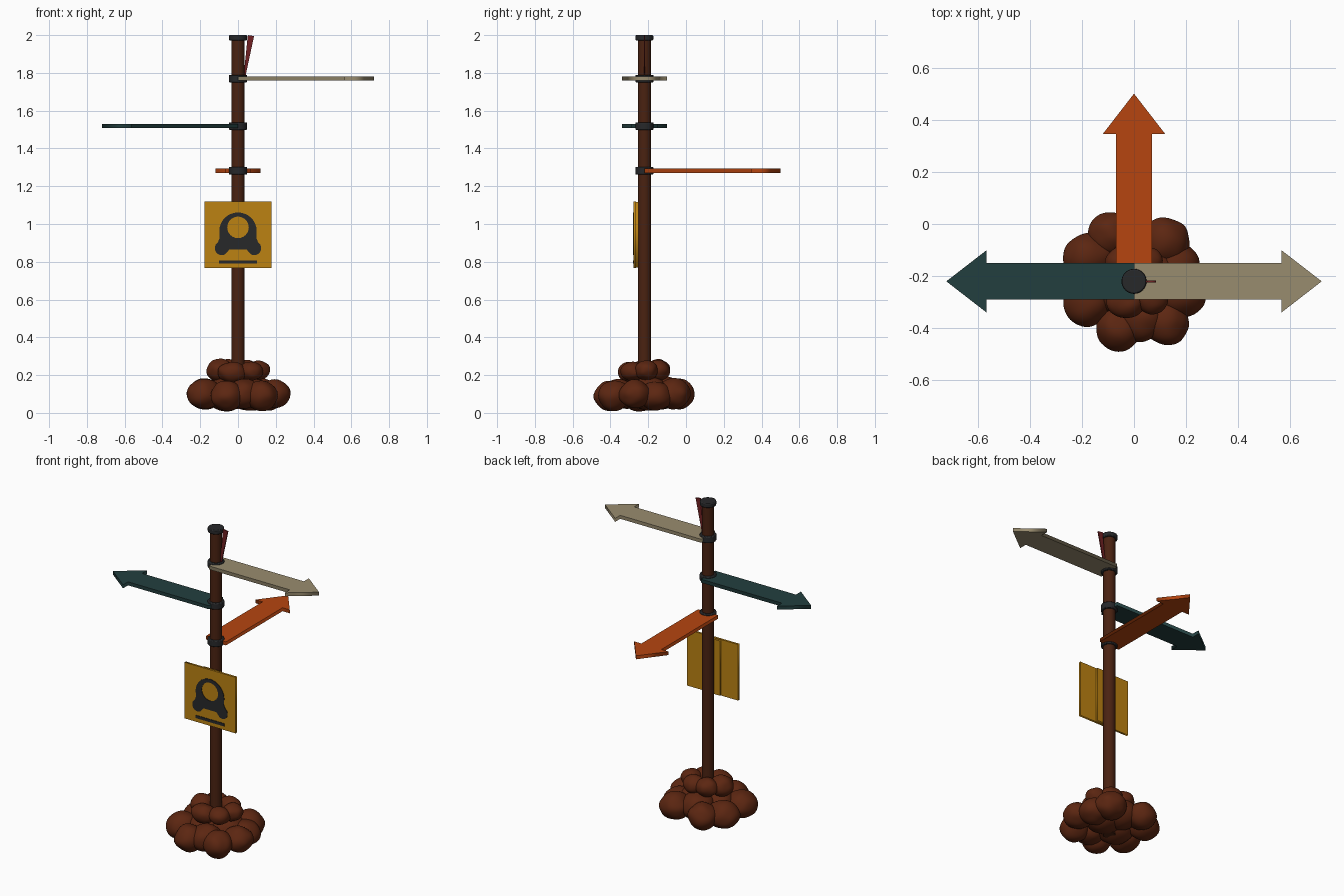
import bpy, math, random
from mathutils import Vector, Matrix, noise

if "Cube" in bpy.data.objects:
    bpy.data.objects.remove(bpy.data.objects["Cube"])

random.seed(4)
PY = -0.22  # post position in y


def mat(name, r, g, b):
    lin = [((c / 255 + 0.055) / 1.055) ** 2.4 for c in (r, g, b)]
    m = bpy.data.materials.new(name)
    m.diffuse_color = (*lin, 1)
    m.use_nodes = True
    m.node_tree.nodes["Principled BSDF"].inputs["Base Color"].default_value = m.diffuse_color
    return m


WOOD = mat("dark wood", 74, 34, 17)
ROCK = mat("brown stone", 92, 38, 17)
METAL = mat("black metal", 39, 40, 42)
TAN = mat("tan paint", 153, 140, 111)
TEAL = mat("teal paint", 34, 62, 62)
ORANGE = mat("orange paint", 182, 69, 16)
YELLOW = mat("yellow paint", 188, 130, 18)
RED = mat("dark red paint", 112, 32, 34)


def tube(name, r, z0, z1, m, bevel=0.0):
    bpy.ops.mesh.primitive_cylinder_add(vertices=32, radius=r, depth=z1 - z0,
                                        location=(0, PY, (z0 + z1) / 2))
    o = bpy.context.object
    o.name = name
    o.data.materials.append(m)
    if bevel:
        b = o.modifiers.new("bevel", 'BEVEL')
        b.width, b.segments = bevel, 2
    bpy.ops.object.shade_smooth_by_angle()
    return o


def plate(name, outlines, thickness, m, matrix):
    """Flat board from closed outlines; inner outlines become holes."""
    c = bpy.data.curves.new(name, 'CURVE')
    c.dimensions, c.fill_mode, c.extrude = '2D', 'BOTH', thickness / 2
    for pts in outlines:
        s = c.splines.new('POLY')
        s.points.add(len(pts) - 1)
        for p, (x, y) in zip(s.points, pts):
            p.co = (x, y, 0, 1)
        s.use_cyclic_u = True
    o = bpy.data.objects.new(name, c)
    bpy.context.collection.objects.link(o)
    o.matrix_world = matrix
    c.materials.append(m)
    bpy.ops.object.select_all(action='DESELECT')
    o.select_set(True)
    bpy.context.view_layer.objects.active = o
    bpy.ops.object.convert(target='MESH')
    return bpy.context.object


def arc(cx, cy, r, a0, a1, n):
    return [(cx + r * math.cos(math.radians(a0 + (a1 - a0) * i / n)),
             cy + r * math.sin(math.radians(a0 + (a1 - a0) * i / n))) for i in range(n + 1)]


def rect(x0, y0, x1, y1):
    return [(x0, y0), (x1, y0), (x1, y1), (x0, y1)]


def upright(y):
    return Matrix.Translation((0, y, 0)) @ Matrix.Rotation(math.pi / 2, 4, 'X')


# Post and its cap
tube("post", 0.035, 0.02, 1.98, WOOD)
tube("post_cap", 0.047, 1.972, 2.0, METAL, 0.005)

# Three arrow boards, each held by a metal collar
half = [(0, 0.07), (0.565, 0.07), (0.565, 0.12), (0.72, 0)]
arrow = half + [(x, -y) for x, y in reversed(half[:-1])]
for name, z, angle, m in (("tan_arrow", 1.77, 0, TAN), ("teal_arrow", 1.518, 180, TEAL),
                          ("orange_arrow", 1.282, 90, ORANGE)):
    place = Matrix.Translation((0, PY, z)) @ Matrix.Rotation(math.radians(angle), 4, 'Z')
    plate(name, [arrow], 0.022, m, place)
    tube(name + "_collar", 0.048, z - 0.02, z + 0.02, METAL, 0.005)

# Narrow pennant beside the post top
plate("pennant", [[(0.03, 1.785), (0.04, 1.785), (0.085, 1.995), (0.052, 2.0)]], 0.007, RED, upright(PY))

# Square sign with a mounting strip behind it
plate("sign_board", [rect(-0.178, 0.766, 0.178, 1.12)], 0.013, YELLOW, upright(-0.2715))
plate("sign_mount", [rect(-0.06, 0.77, 0.06, 1.116)], 0.014, YELLOW, upright(-0.259))

# Painted pictogram: arched shape with round window and two feet, plus a bar
right = (arc(0, 0.962, 0.099, 90, 0, 14) + [(0.097, 0.925)]
         + arc(0.086, 0.872, 0.037, 55, -120, 12) + [(0.045, 0.866)])
shape = right + [(-x, y) for x, y in reversed(right[1:])]
plate("sign_symbol", [shape, arc(0, 0.982, 0.057, 0, 348, 29)], 0.004, METAL, upright(-0.279))
plate("sign_bar", [rect(-0.1, 0.79, 0.1, 0.808)], 0.004, METAL, upright(-0.279))


# Heap of lumpy stones around the foot
def stone(i, x, y, z, rx, ry, rz):
    bpy.ops.mesh.primitive_ico_sphere_add(subdivisions=4, radius=1)
    o = bpy.context.object
    o.name = f"stone_{i}"
    seed = Vector((i * 7.3, i * 3.1, i))
    for v in o.data.vertices:
        v.co *= 1 + 0.08 * noise.noise(v.co * 1.3 + seed)
        v.co = Vector((v.co.x * rx, v.co.y * ry, v.co.z * rz))
    o.location = (x, y, z)
    o.data.materials.append(ROCK)
    bpy.ops.object.shade_smooth()


stones = [
    # lower ring
    (-0.09, -0.04, 0.10, 0.085, 0.085, 0.08), (0.12, -0.065, 0.10, 0.095, 0.09, 0.08),
    (-0.175, -0.125, 0.10, 0.095, 0.09, 0.08), (0.16, -0.16, 0.09, 0.09, 0.09, 0.075),
    (-0.18, -0.30, 0.10, 0.09, 0.095, 0.08), (0.19, -0.27, 0.10, 0.09, 0.085, 0.075),
    (-0.06, -0.40, 0.09, 0.085, 0.088, 0.078), (0.125, -0.38, 0.09, 0.085, 0.085, 0.08),
    (0.03, -0.36, 0.10, 0.09, 0.09, 0.08),
    # middle fill
    (-0.06, -0.24, 0.10, 0.11, 0.11, 0.09), (0.06, -0.19, 0.10, 0.11, 0.11, 0.09),
    (0.0, -0.12, 0.11, 0.10, 0.10, 0.085),
    # upper ring
    (-0.095, -0.22, 0.225, 0.07, 0.07, 0.06), (-0.03, -0.30, 0.215, 0.075, 0.06, 0.055),
    (0.07, -0.285, 0.22, 0.065, 0.06, 0.05), (0.11, -0.21, 0.225, 0.06, 0.06, 0.052),
    (0.045, -0.145, 0.225, 0.065, 0.06, 0.055), (-0.045, -0.145, 0.23, 0.065, 0.06, 0.055),
]
for i, s in enumerate(stones, 1):
    stone(i, *s)
